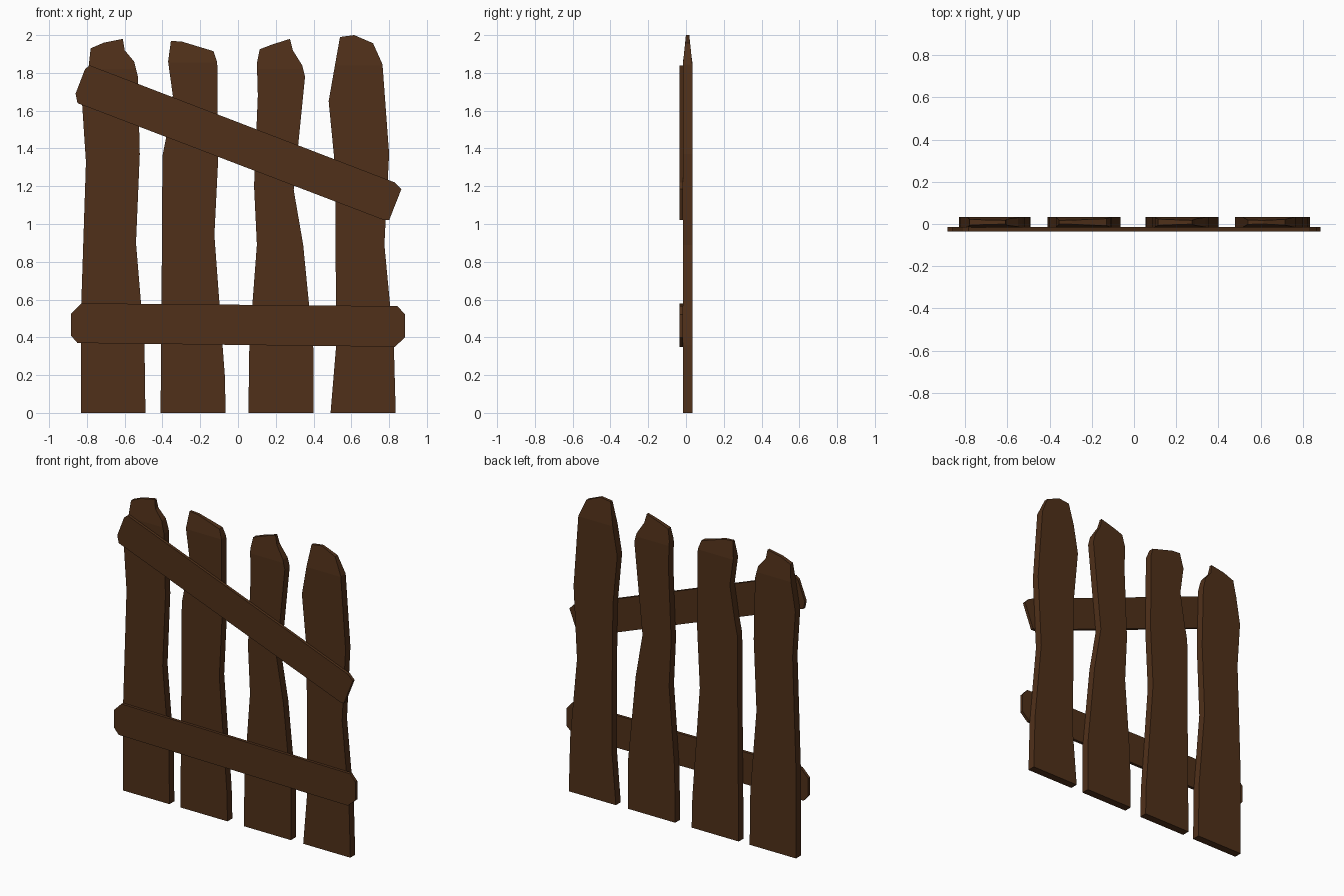
import bpy, bmesh

if "Cube" in bpy.data.objects:
    bpy.data.objects.remove(bpy.data.objects["Cube"])

wood = bpy.data.materials.new("dark_wood")
wood.diffuse_color = (0.08, 0.03, 0.01, 1)
wood.use_nodes = True
wood.node_tree.nodes["Principled BSDF"].inputs["Base Color"].default_value = wood.diffuse_color


def board(name, outline, y0, y1, shoulder=None, shift=0.0):
    """Extrude an x-z outline from y0 to y1; thin it linearly above the shoulder."""
    bm = bmesh.new()
    front = bm.faces.new([bm.verts.new((x, y0, z)) for x, z in outline])
    res = bmesh.ops.extrude_face_region(bm, geom=[front], use_keep_orig=True)
    for v in res["geom"]:
        if isinstance(v, bmesh.types.BMVert):
            v.co.y = y1
    for v in bm.verts:
        if v.co.y == y0:
            v.co.z -= shift
    if shoulder:
        bmesh.ops.bisect_plane(bm, geom=bm.verts[:] + bm.edges[:] + bm.faces[:],
                               plane_co=(0, 0, shoulder), plane_no=(0, 0, 1))
        mid, top = (y0 + y1) / 2, max(z for x, z in outline)
        for v in bm.verts:
            if v.co.z > shoulder:
                t = (v.co.z - shoulder) / (top - shoulder)
                v.co.y = mid + (v.co.y - mid) * (1 - 0.65 * t)
    bmesh.ops.recalc_face_normals(bm, faces=bm.faces[:])
    me = bpy.data.meshes.new(name)
    bm.to_mesh(me)
    bm.free()
    me.materials.append(wood)
    bpy.context.collection.objects.link(bpy.data.objects.new(name, me))


# Crooked upright planks: outline up the left edge, over the top, down the right
planks = {
    "plank_far_left": (1.82, [
        (-.83, 0), (-.83, .57), (-.805, 1.33), (-.825, 1.63), (-.79, 1.84), (-.78, 1.93),
        (-.71, 1.96), (-.61, 1.98), (-.60, 1.92), (-.55, 1.86), (-.53, 1.78),
        (-.52, 1.37), (-.54, .9), (-.495, .36), (-.49, 0)]),
    "plank_mid_left": (1.855, [
        (-.41, 0), (-.405, .57), (-.40, 1.36), (-.38, 1.46), (-.345, 1.68), (-.37, 1.86),
        (-.355, 1.97), (-.295, 1.965), (-.13, 1.915), (-.11, 1.857),
        (-.105, 1.34), (-.125, .94), (-.07, .2), (-.065, 0)]),
    "plank_mid_right": (1.82, [
        (.055, 0), (.06, .36), (.10, .89), (.085, 1.2), (.105, 1.68), (.10, 1.85),
        (.115, 1.925), (.18, 1.95), (.275, 1.98), (.29, 1.92), (.34, 1.84), (.355, 1.78),
        (.295, 1.18), (.345, .89), (.40, .33), (.40, 0)]),
    "plank_far_right": (1.84, [
        (.49, 0), (.52, .36), (.515, 1.13), (.51, 1.34), (.48, 1.65), (.515, 1.85),
        (.54, 1.99), (.615, 2.0), (.715, 1.957), (.765, 1.845),
        (.80, 1.37), (.775, .89), (.825, .36), (.835, 0)]),
}
for name, (shoulder, outline) in planks.items():
    board(name, outline, -.017, .034, shoulder)

# Cross rails nailed on the front
board("lower_rail", [(-.885, .41), (-.885, .525), (-.83, .58), (.845, .565),
                     (.885, .52), (.885, .40), (.83, .35), (-.85, .37)], -.035, -.015)
board("slanted_rail", [(-.85, 1.64), (-.86, 1.69), (-.81, 1.82), (-.785, 1.84), (.83, 1.22),
                       (.865, 1.185), (.80, 1.02), (.775, 1.02)], -.035, -.015, shift=.01)
